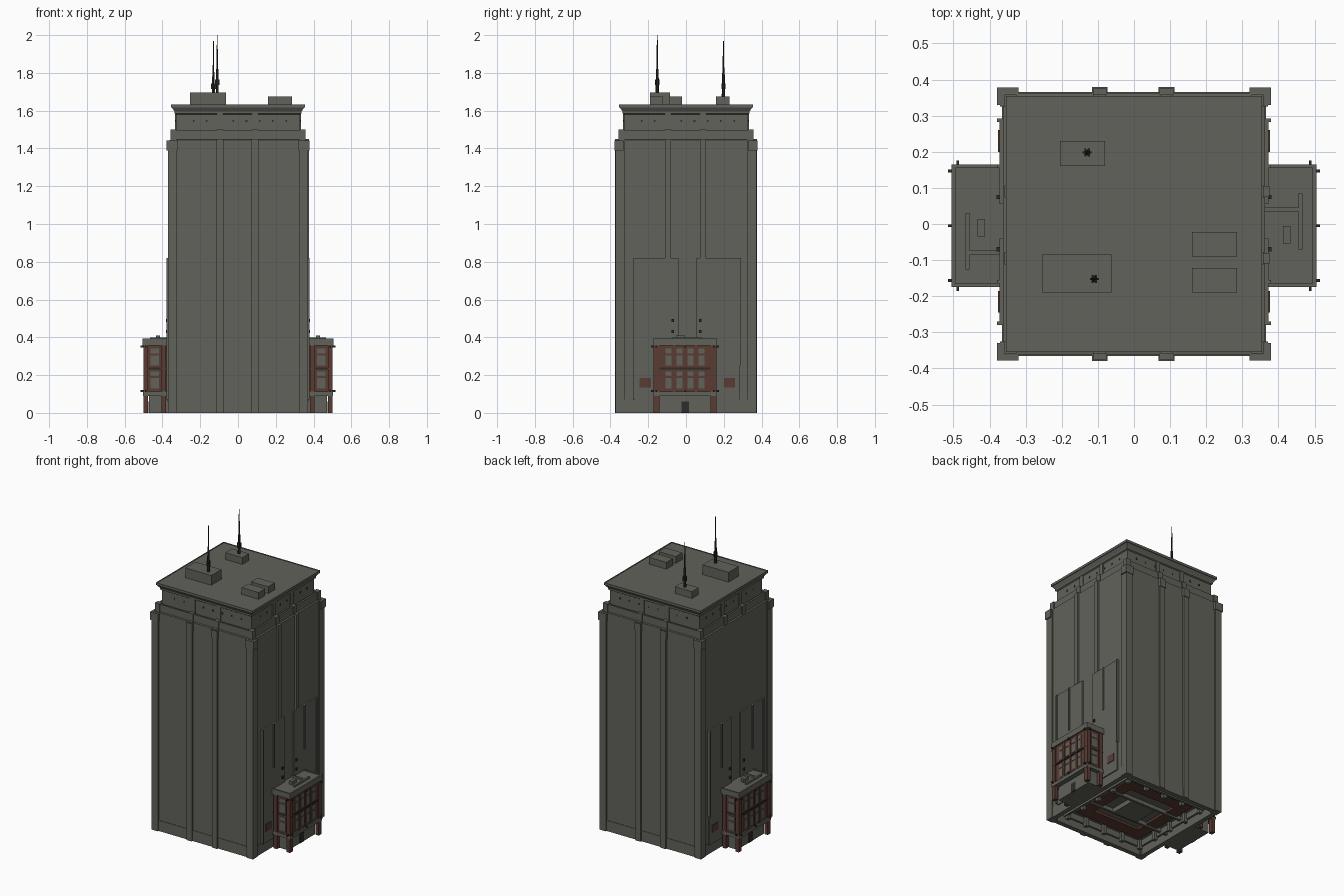
import bpy, bmesh, math
from mathutils import Matrix, Vector

cube = bpy.data.objects.get("Cube")
if cube:
    bpy.data.objects.remove(cube, do_unlink=True)


def material(name, r, g, b):
    mat = bpy.data.materials.new(name)
    mat.use_nodes = True
    mat.diffuse_color = (r, g, b, 1)
    mat.node_tree.nodes["Principled BSDF"].inputs["Base Color"].default_value = (r, g, b, 1)
    return mat


stone = material("grey stone", .122, .122, .106)
brick = material("red brick", .1, .043, .031)
dark = material("dark metal", .025, .025, .024)


def finish(name, bm, mat):
    bmesh.ops.recalc_face_normals(bm, faces=bm.faces)
    mesh = bpy.data.meshes.new(name)
    bm.to_mesh(mesh)
    bm.free()
    mesh.materials.append(mat)
    obj = bpy.data.objects.new(name, mesh)
    bpy.context.collection.objects.link(obj)
    return obj


def boxes(name, mat, items):
    """One object from boxes given as (x range, y range, z range)."""
    bm = bmesh.new()
    for ranges in items:
        low = Vector([min(r) for r in ranges])
        high = Vector([max(r) for r in ranges])
        place = Matrix.Translation((low + high) / 2) @ Matrix.Diagonal((*(high - low), 1))
        bmesh.ops.create_cube(bm, size=1, matrix=place)
    return finish(name, bm, mat)


def square_loft(name, mat, profile):
    """Stack of square rings given as (half width, height)."""
    bm = bmesh.new()
    rings = [[bm.verts.new((sx * w, sy * w, z)) for sx, sy in
              ((-1, -1), (1, -1), (1, 1), (-1, 1))] for w, z in profile]
    for a, b in zip(rings, rings[1:]):
        for i in range(4):
            j = (i + 1) % 4
            bm.faces.new((a[i], a[j], b[j], b[i]))
    bm.faces.new(rings[0][::-1])
    bm.faces.new(rings[-1])
    return finish(name, bm, mat)


def ring(half, depth, z):
    """Four wall boxes round a square."""
    inner = half - depth
    return [((s * inner, s * half), (-half, half), z) for s in (-1, 1)] + \
           [((-inner, inner), (s * inner, s * half), z) for s in (-1, 1)]


def around(center, half):
    return center - half, center + half


SIDES = (-1, 1)

# Main tower, setback crown and flared cornice
square_loft("tower_body", stone, [(.363, .06), (.363, 1.445), (.33, 1.45)])
square_loft("crown", stone, [(.328, 1.44), (.328, 1.58), (.336, 1.585), (.336, 1.595),
                             (.35, 1.617), (.354, 1.617), (.354, 1.63)])
boxes("roof_rim", stone, ring(.354, .006, (1.63, 1.633)))
boxes("parapet", stone, ring(.352, .012, (1.44, 1.495)))
boxes("ground_skirt", stone, ring(.366, .03, (0, .07)))

# Corner pillars and brackets
corners = [(sx, sy) for sx in SIDES for sy in SIDES]
boxes("corner_pillars", stone,
      [((sx * .325, sx * .371), (sy * .325, sy * .374), (0, 1.44)) for sx, sy in corners])
boxes("corner_brackets", stone,
      [((sx * .32, sx * .379), (sy * .33, sy * .378), (1.39, 1.443)) for sx, sy in corners])
boxes("parapet_blocks", stone,
      [((sx * .325, sx * .358), (sy * .325, sy * .358), (1.44, 1.5)) for sx, sy in corners])

# Tall piers on front and back, and above the shoulder on the left side
pier_centers = (-.095, .09)
boxes("front_and_back_piers", stone,
      [(around(c, .019), (s * .35, s * .375), (0, 1.45)) for c in pier_centers for s in SIDES])
boxes("left_piers", stone,
      [((.35, .375), around(c, .015), (.82, 1.45)) for c in pier_centers])
boxes("pier_caps", stone,
      [(around(c, .022), (s * .33, s * .379), (1.39, 1.443)) for c in pier_centers for s in SIDES])
boxes("parapet_pier_blocks", stone,
      [(around(c, .017), (s * .33, s * .358), (1.43, 1.5)) for c in pier_centers for s in SIDES] +
      [((s * .33, s * .358), around(c, .017), (1.43, 1.5)) for c in pier_centers for s in SIDES])
boxes("crown_piers", stone,
      [(around(c, .015), (s * .32, s * .334), (1.45, 1.59)) for c in pier_centers for s in SIDES] +
      [((s * .32, s * .334), around(c, .015), (1.45, 1.59)) for c in pier_centers for s in SIDES])
vents = [-.235 + .07 * i for i in range(8)]
boxes("crown_vents", dark,
      [(around(c, .004), (s * .32, s * .33), around(1.545, .006)) for c in vents for s in SIDES] +
      [((s * .32, s * .33), around(c, .004), around(1.545, .006)) for c in vents for s in SIDES])

# Raised shoulder slabs with pipes on both sides
boxes("shoulder_slabs", stone,
      [((s * .35, s * .373), y, (.06, .82)) for s in SIDES for y in ((-.27, -.04), (.055, .285))])
for s, side in ((1, "left"), (-1, "right")):
    boxes(side + "_wall_pipes", stone,
          [((s * .36, s * .379), around(y, .005), (z, .82))
           for y, z in ((-.275, .07), (-.16, .53), (.16, .53), (.287, .25))])
    boxes(side + "_brick_patches", brick,
          [((s * .36, s * .377), around(y, .03), (.135, .185)) for y in (-.215, .23)])
    boxes(side + "_wall_lamps", dark,
          [((s * .37, s * .381), around(y, .006), around(z, .008))
           for y in (-.07, .075) for z in (.43, .49)])

# Rooftop boxes and masts
boxes("roof_boxes", stone, [
    ((-.253, -.063), (-.19, -.085), (1.625, 1.695)),
    ((-.205, -.08), (.16, .23), (1.625, 1.675)),
    ((.16, .285), (-.09, -.022), (1.625, 1.675)),
    ((.16, .285), (-.19, -.122), (1.625, 1.675))])
for name, x, y, base, top in (("front_mast", -.11, -.152, 1.69, 2), ("back_mast", -.13, .198, 1.67, 1.97)):
    bm = bmesh.new()
    for r1, r2, low, high in ((.009, .007, base, base + .13), (.005, .002, base + .13, top)):
        bmesh.ops.create_cone(bm, cap_ends=True, segments=6, radius1=r1, radius2=r2, depth=high - low,
                              matrix=Matrix.Translation((x, y, (low + high) / 2)))
    for i in range(6):
        a = math.tau * i / 6
        bmesh.ops.create_cube(bm, size=.005, matrix=Matrix.Translation(
            (x + .01 * math.cos(a), y + .01 * math.sin(a), base + .06)) @ Matrix.Diagonal((1, 1, 6, 1)))
    finish(name, bm, dark)

# Brick annexes on both sides
MID, HALF = -.005, .17
for s, side in ((1, "left_annex"), (-1, "right_annex")):
    def span(a, b):
        return s * a, s * b

    boxes(side + "_brick_walls", brick, [(span(.36, .494), around(MID, HALF - .013), (.1, .36))])
    boxes(side + "_roof", stone, [(span(.36, .505), around(MID, HALF), (.358, .388))] +
          [(span(.495, .505), around(MID, HALF), (.388, .394))] +
          [(span(.36, .495), (MID + e * (HALF - .01), MID + e * HALF), (.388, .394)) for e in SIDES])
    boxes(side + "_lower_band", stone, [(span(.36, .503), around(MID, HALF - .004), (.09, .112))])
    boxes(side + "_base", stone, [(span(.36, .47), around(MID, HALF - .03), (0, .09))])

    # Brick columns at the corners and slim pilasters between windows
    columns = [(span(x - .024, x), (MID + e * (HALF - .034), MID + e * (HALF - .004)), (0, .358))
               for x in (.5, .405) for e in SIDES]
    pilasters = [(span(.48, .498), around(MID + .058 * k, .006), (.1, .36)) for k in (-1, 0, 1)]
    boxes(side + "_columns", brick, columns + pilasters)

    # Windows in two storeys, each with a pane and a transom
    panes = []
    for low in (.13, .25):
        for z in ((low, low + .055), (low + .065, low + .09)):
            for k in (-1.5, -.5, .5, 1.5):
                panes.append((span(.49, .496), around(MID + .058 * k, .016), z))
            for e in SIDES:
                panes.append((span(.418, .464), (MID + e * .15, MID + e * (HALF - .011)), z))
    boxes(side + "_windows", stone, panes)
    boxes(side + "_storey_band", dark, [(span(.36, .5), around(MID, HALF - .011), around(.235, .004))])
    boxes(side + "_door", dark, [(span(.46, .473), around(MID, .02), (0, .06))])

    # Small lamps at the outer corners
    lamps = [(span(.5, .515), around(MID + k * .152, .004), around(z, .005))
             for k in (-1, 0, 1) for z in (.352, .115)]
    lamps += [(span(.484, .492), (MID + e * .16, MID + e * .181), around(z, .005))
              for e in SIDES for z in (.352, .115)]
    boxes(side + "_lamps", dark, lamps)

    # Rooftop ducts
    duct_y = .007 if s > 0 else -.048
    branch_y = .04 if s > 0 else -.08
    unit_y = -.03 if s > 0 else -.01
    boxes(side + "_ducts", stone, [
        (span(.455, .467), around(duct_y, .078), (.385, .4)),
        (span(.36, .457), around(branch_y, .006), (.385, .4)),
        (span(.412, .433), around(unit_y, .024), (.385, .41))])

# Open underside with brick floor plates, beams and posts
boxes("floor_plates", brick, ring(.25, .08, (.045, .065)))
boxes("floor_core", stone, [(around(0, .09), around(0, .09), (.03, .065))])
boxes("floor_beams", stone,
      ring(.3, .015, (.02, .065)) +
      [((-.34, .34), around(c, .008), (.035, .065)) for c in pier_centers])
boxes("floor_posts", stone,
      [(around(.14 * i, .012), around(.28 * s, .012), (0, .065)) for i in range(-2, 3) for s in SIDES] +
      [(around(.28 * s, .012), around(.14 * i, .012), (0, .065)) for i in (-1, 0, 1) for s in SIDES])
